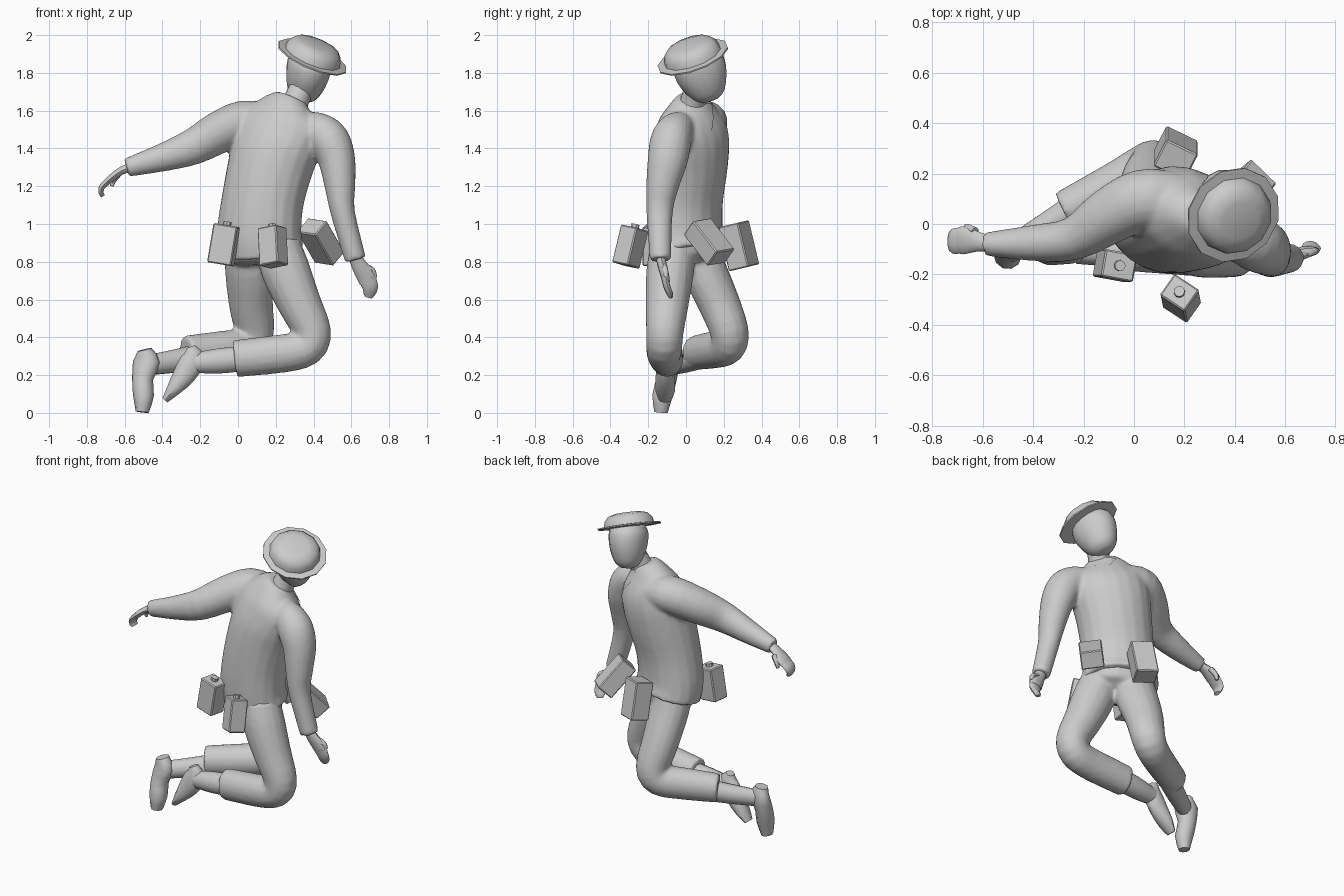
import bpy, bmesh, math
from mathutils import Vector, Matrix
from mathutils.bvhtree import BVHTree

GREY = bpy.data.materials.new("plain_grey")
GREY.diffuse_color = (0.6, 0.6, 0.6, 1)
SIDE = Vector((0.9, -0.42, 0)).normalized()    # across the shoulders
FACE = Vector((0.42, 0.9, 0)).normalized()     # facing direction of the chest


def finish(name, bm, angle=45):
    bmesh.ops.recalc_face_normals(bm, faces=bm.faces)
    me = bpy.data.meshes.new(name)
    bm.to_mesh(me)
    bm.free()
    me.materials.append(GREY)
    ob = bpy.data.objects.new(name, me)
    bpy.context.collection.objects.link(ob)
    bpy.ops.object.select_all(action='DESELECT')
    ob.select_set(True)
    bpy.context.view_layer.objects.active = ob
    bpy.ops.object.shade_smooth_by_angle(angle=math.radians(angle))
    return ob


def catmull(a, b, c, d, t):
    return 0.5 * (2*b + (c-a)*t + (2*a-5*b+4*c-d)*t*t + (3*b-a-3*c+d)*t**3)


def loft(name, rings, ref, sides=14, steps=3):
    """Smooth tube; each ring is x, y, z, radius along ref, radius across."""
    ref = Vector(ref)
    r = [Vector(k) for k in rings]
    r = [2*r[0] - r[1]] + r + [2*r[-1] - r[-2]]
    path = []
    for i in range(1, len(r) - 2):
        path += [catmull(*r[i-1:i+3], s/steps) for s in range(steps)]
    path.append(r[-2])
    pos = [Vector(p[:3]) for p in path]
    bm = bmesh.new()
    loops = []
    for i, p in enumerate(path):
        t = (pos[min(i+1, len(pos)-1)] - pos[max(i-1, 0)]).normalized()
        u = (ref - t*ref.dot(t)).normalized()
        v = t.cross(u)
        loops.append([bm.verts.new(pos[i] + u*p[3]*math.cos(a) + v*p[4]*math.sin(a))
                      for a in [k*math.tau/sides for k in range(sides)]])
    for A, B in zip(loops, loops[1:]):
        for k in range(sides):
            n = (k+1) % sides
            bm.faces.new((A[k], A[n], B[n], B[k]))
    bm.faces.new(loops[0])
    bm.faces.new(loops[-1])
    return finish(name, bm)


def fuse(name, parts):
    """Join tubes into one continuous garment."""
    bpy.ops.object.select_all(action='DESELECT')
    for p in parts:
        p.select_set(True)
    bpy.context.view_layer.objects.active = parts[0]
    bpy.ops.object.join()
    ob = parts[0]
    ob.name = name
    m = ob.modifiers.new("fuse", 'REMESH')
    m.mode, m.voxel_size, m.use_smooth_shade = 'VOXEL', 0.012, True
    s = ob.modifiers.new("soften", 'SMOOTH')
    s.factor, s.iterations = 0.5, 6
    return ob


# Shirt: body and both sleeves
body = loft("shirt_body", [
    (0.122, .016, 0.852, .237, .192), (0.112, 0, 0.95, .232, .188), (0.13, 0, 1.12, .224, .19),
    (0.17, .015, 1.30, .232, .20), (0.21, .025, 1.44, .245, .193), (0.24, .022, 1.54, .235, .162),
    (0.262, .025, 1.615, .16, .115), (0.285, .03, 1.67, .085, .075)], SIDE, 20)
left_sleeve = loft("left_sleeve", [
    (0.15, .09, 1.53, .107, .12), (0.03, .095, 1.54, .115, .122), (-0.10, .03, 1.485, .112, .112),
    (-0.24, -.058, 1.408, .097, .087), (-0.40, -.075, 1.352, .075, .072),
    (-0.59, -.08, 1.298, .05, .047)], (0, 0, 1), 18)
right_sleeve = loft("right_sleeve", [
    (0.36, -.025, 1.515, .08, .08), (0.425, -.055, 1.495, .098, .098), (0.483, -.08, 1.44, .11, .11),
    (0.523, -.097, 1.34, .099, .107), (0.54, -.125, 1.20, .082, .087), (0.555, -.14, 1.06, .065, .07),
    (0.622, -.135, 0.81, .057, .057)], (1, 0, 0), 18)
shirt = fuse("shirt", [body, left_sleeve, right_sleeve])

# Neck and head
loft("neck", [(0.28, .02, 1.58, .08, .075), (0.31, .04, 1.66, .068, .068),
              (0.36, .07, 1.76, .07, .07)], SIDE)
loft("head", [
    (0.343, .130, 1.655, .038, .045), (0.347, .122, 1.68, .074, .085), (0.355, .105, 1.73, .099, .116),
    (0.368, .083, 1.795, .114, .139), (0.381, .061, 1.86, .115, .138),
    (0.39, .045, 1.91, .09, .10)], (1, 0.2, 0), 16)

# Open V neckline laid on the chest as a thin plate
tree = BVHTree.FromObject(shirt, bpy.context.evaluated_depsgraph_get())
bm = bmesh.new()
rows = []
for i in range(9):
    z = 1.495 + 0.018*i
    row = []
    for j in range(7):
        across = 0.045 - 0.004*i + (j/3 - 1)*(0.004 + 0.0095*i)
        hit = tree.ray_cast(Vector((0.275, .03, z)) + SIDE*across + FACE*0.6, -FACE)[0]
        row.append(bm.verts.new(hit + FACE*0.006) if hit else None)
    rows.append(row)
for A, B in zip(rows, rows[1:]):
    for j in range(6):
        q = (A[j], A[j+1], B[j+1], B[j])
        if all(q):
            bm.faces.new(q)
finish("v_neckline", bm)

# Hands: palm, fingers and thumb
loft("left_palm", [(-0.57, -.08, 1.30, .03, .025), (-0.62, -.07, 1.28, .04, .022),
                   (-0.675, -.065, 1.24, .055, .02), (-0.70, -.065, 1.215, .05, .018)], (0, 1, 0), 10)
loft("left_fingers", [(-0.68, -.065, 1.235, .052, .018), (-0.717, -.068, 1.20, .05, .017),
                      (-0.726, -.07, 1.17, .04, .014), (-0.715, -.07, 1.147, .028, .012)], (0, 1, 0), 10)
loft("left_thumb", [(-0.63, -.03, 1.27, .018, .018), (-0.66, -.015, 1.23, .016, .015),
                    (-0.668, -.015, 1.20, .01, .01)], (0, 1, 0), 8)
loft("right_palm", [(0.615, -.135, 0.83, .032, .028), (0.645, -.125, 0.775, .042, .024),
                    (0.68, -.11, 0.72, .05, .022), (0.69, -.105, 0.69, .046, .02)], (1, 0, 0.5), 10)
loft("right_fingers", [(0.685, -.11, 0.71, .046, .02), (0.70, -.10, 0.665, .042, .018),
                       (0.695, -.085, 0.63, .032, .016), (0.69, -.08, 0.612, .02, .012)], (1, 0, 0.3), 10)
loft("right_thumb", [(0.66, -.12, 0.78, .02, .018), (0.71, -.11, 0.755, .016, .016),
                     (0.725, -.105, 0.72, .011, .011)], (0, 1, 0), 8)

# Trousers: seat and both legs
seat = loft("trouser_seat", [(0.13, 0, 0.79, .12, .10), (0.125, 0, 0.83, .20, .16),
                             (0.12, 0, 0.93, .212, .172)], SIDE)
right_leg = loft("right_leg", [
    (0.215, -.065, 0.89, .118, .115), (0.25, -.083, 0.76, .127, .13), (0.325, -.10, 0.58, .115, .116),
    (0.392, -.112, 0.43, .10, .102), (0.365, -.115, 0.345, .096, .097), (0.24, -.115, 0.315, .092, .102),
    (-0.015, -.10, 0.287, .088, .099)], (0, 1, 0), 16)
left_leg = loft("left_leg", [
    (0.05, .055, 0.89, .113, .12), (0.06, .095, 0.76, .117, .132), (0.068, .175, 0.58, .11, .119),
    (0.085, .23, 0.43, .102, .107), (0.045, .22, 0.355, .097, .10), (-0.08, .15, 0.335, .092, .10),
    (-0.275, .05, 0.318, .083, .092)], (0.4, 1, 0), 16)
fuse("trousers", [seat, right_leg, left_leg])

# Bare shins and boots
loft("right_shin", [(0.05, -.10, 0.29, .065, .068), (-0.10, -.105, 0.275, .062, .068),
                    (-0.23, -.11, 0.265, .048, .055)], (0, 1, 0))
loft("left_shin", [(-0.20, .08, 0.30, .065, .068), (-0.33, 0, 0.275, .057, .062),
                   (-0.46, -.075, 0.255, .045, .055)], (0.4, 1, 0))
loft("right_boot", [(-0.25, -.11, 0.35, .03, .025), (-0.237, -.11, 0.29, .045, .066),
                    (-0.285, -.11, 0.20, .05, .063), (-0.345, -.11, 0.12, .052, .038),
                    (-0.387, -.11, 0.066, .033, .018)], (0, 1, 0), 10, 2)
loft("left_boot", [(-0.495, -.09, 0.335, .042, .038), (-0.485, -.088, 0.27, .05, .074),
                   (-0.505, -.102, 0.18, .054, .056), (-0.50, -.125, 0.09, .055, .055),
                   (-0.507, -.132, 0.004, .038, .034)], (0.4, 1, 0), 10, 2)

# Tilted brimmed hat: one stepped profile spun around its axis
bm = bmesh.new()
profile = [(0.13, -.012), (0.197, -.008), (0.197, 0), (0.158, .003),
           (0.150, .035), (0.125, .064), (0.078, .077)]
loops = [[bm.verts.new((r*math.cos(k*math.tau/12), r*math.sin(k*math.tau/12), z))
          for k in range(12)] for r, z in profile]
for A, B in zip(loops, loops[1:]):
    for k in range(12):
        n = (k+1) % 12
        bm.faces.new((A[k], A[n], B[n], B[k]))
bm.faces.new(loops[0])
bm.faces.new(loops[-1])
tilt = Vector((0.42, -0.36, 1)).to_track_quat('Z', 'Y').to_matrix().to_4x4()
bm.transform(Matrix.Translation((0.395, 0.035, 1.887)) @ tilt)
finish("hat", bm, 45)


# Four boxes hung around the waist
def flask(name, centre, up, turn, size, cap):
    up = Vector(up).normalized()
    a = math.radians(turn)
    u = Vector((math.cos(a), math.sin(a), 0))
    u = (u - up*u.dot(up)).normalized()
    m = Matrix((u, up.cross(u), up)).transposed().to_4x4()
    m.translation = Vector(centre)
    bm = bmesh.new()
    bmesh.ops.create_cube(bm, size=1, matrix=Matrix.Diagonal((*size, 1)))
    bmesh.ops.bevel(bm, geom=bm.edges[:], offset=0.006, segments=1, affect='EDGES')
    if cap:
        bmesh.ops.create_cone(bm, cap_ends=True, segments=8, radius1=.022, radius2=.022, depth=.03,
                              matrix=Matrix.Translation((0, 0, size[2]/2 + .005)))
    bm.transform(m)
    finish(name, bm, 30)


flask("flask_back_left", (-0.075, -.165, 0.89), (0.035, 0, 0.21), -10, (.13, .11, .21), True)
flask("flask_back_right", (0.185, -.295, 0.88), (-0.01, .05, 0.21), -35, (.12, .105, .205), True)
flask("pouch_front_left", (0.165, .28, 0.885), (0, -.055, 0.23), -27, (.14, .12, .24), False)
flask("pouch_front_right", (0.438, .122, 0.905), (-0.11, -.145, 0.19), -50, (.14, .11, .23), False)
